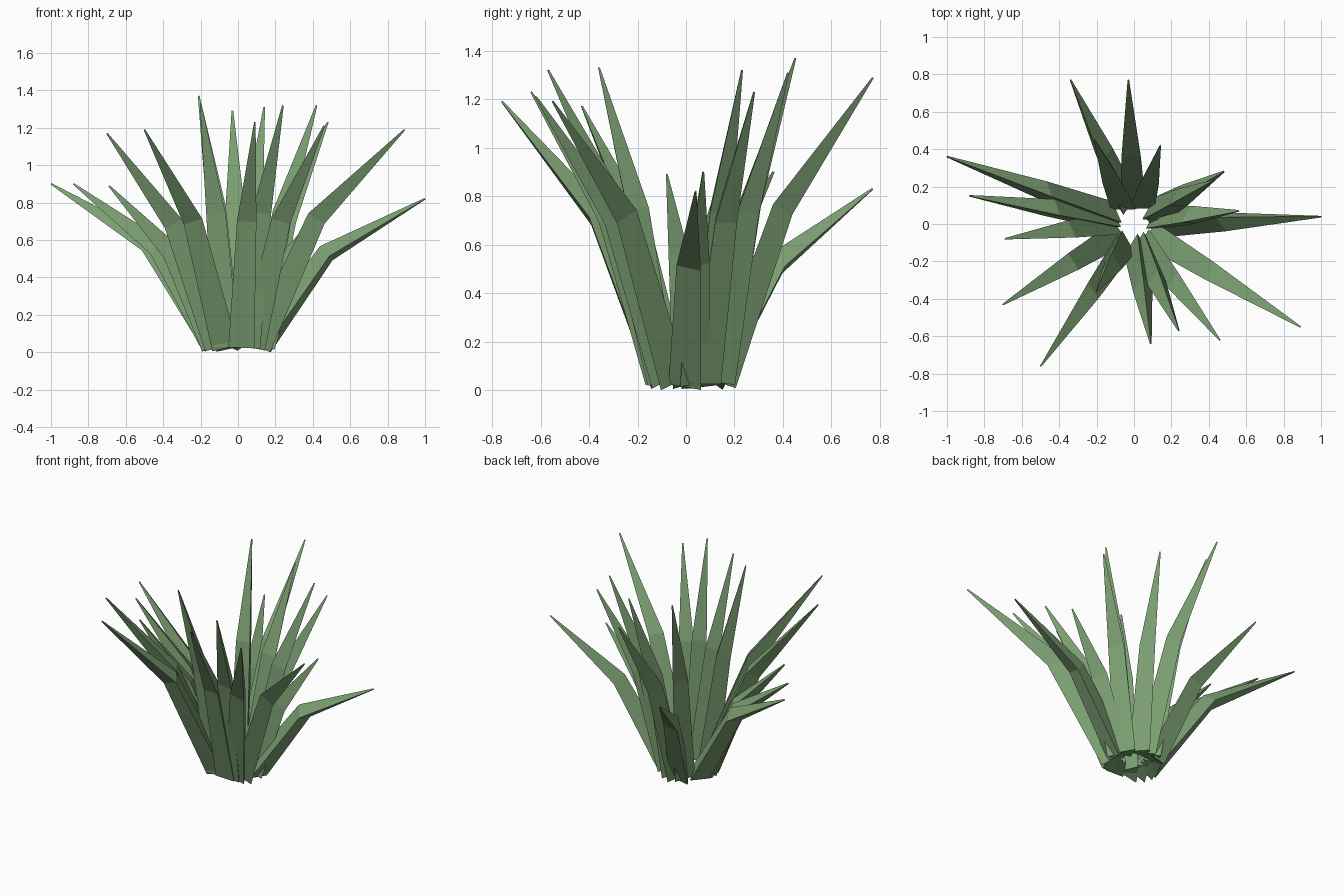
import bpy, math
from mathutils import Vector, Quaternion

if "Cube" in bpy.data.objects:
    bpy.data.objects.remove(bpy.data.objects["Cube"])

green = bpy.data.materials.new("leaf_green")
green.diffuse_color = (0.20, 0.35, 0.17, 1)
green.use_nodes = True
green.node_tree.nodes["Principled BSDF"].inputs["Base Color"].default_value = green.diffuse_color

# leaf tips: x, y, z, roll of the three-sided section in degrees
TIPS = [
    (-1.00, 0.36, 0.90, 0), (-0.88, 0.15, 0.90, 0), (-0.69, -0.08, 0.89, 0),
    (-0.70, -0.43, 1.17, 0), (-0.50, -0.76, 1.19, 0), (-0.20, -0.36, 1.33, 0),
    (0.09, -0.64, 1.23, 0), (0.24, -0.57, 1.32, 0), (0.46, -0.62, 1.21, 0),
    (0.89, -0.55, 1.19, 0), (1.00, 0.04, 0.82, -45), (0.56, 0.07, 0.90, 0),
    (0.48, 0.28, 1.23, 0), (0.42, 0.23, 1.32, 0), (0.14, 0.42, 1.31, 0),
    (-0.03, 0.77, 1.29, 0), (-0.34, 0.77, 0.83, -60), (-0.21, 0.45, 1.37, 0),
]
BASE_RADIUS = 0.13
SECTION = (0.08, 0.06, 0.005)   # leaf thickness at base, bend and tip


def ring(centre, direction, radius, roll):
    """Triangle square to the leaf direction, one corner towards +y."""
    turn = Vector((0, 0, 1)).rotation_difference(direction)
    pts = []
    for k in range(3):
        a = math.radians(90 + 120 * k + roll)
        p = centre + turn @ Vector((radius * math.cos(a), radius * math.sin(a), 0))
        p.z = max(p.z, 0)
        pts.append(p)
    return pts


def leaf(name, x, y, z, roll):
    out = Vector((x, y, 0))
    r = out.length
    out.normalize()
    base = out * BASE_RADIUS + Vector((0, 0, 0.035))
    tip = Vector((x, y, z))
    bend = out * (BASE_RADIUS + 0.4 * (r - BASE_RADIUS))
    bend.z = z * (0.53 + 0.09 * r / z)
    d1, d2 = (bend - base).normalized(), (tip - bend).normalized()
    verts = (ring(base, d1, SECTION[0], roll)
             + ring(bend, (d1 + d2).normalized(), SECTION[1], roll)
             + ring(tip, d2, SECTION[2], roll))
    faces = [(2, 1, 0), (6, 7, 8)]
    for s in (0, 3):
        for k in range(3):
            n = (k + 1) % 3
            faces.append((s + k, s + n, s + n + 3, s + k + 3))
    mesh = bpy.data.meshes.new(name)
    mesh.from_pydata(verts, [], faces)
    mesh.materials.append(green)
    bpy.context.collection.objects.link(bpy.data.objects.new(name, mesh))


# rosette of bent, tapering leaves
for i, t in enumerate(TIPS):
    leaf(f"leaf_{i + 1}", *t)
